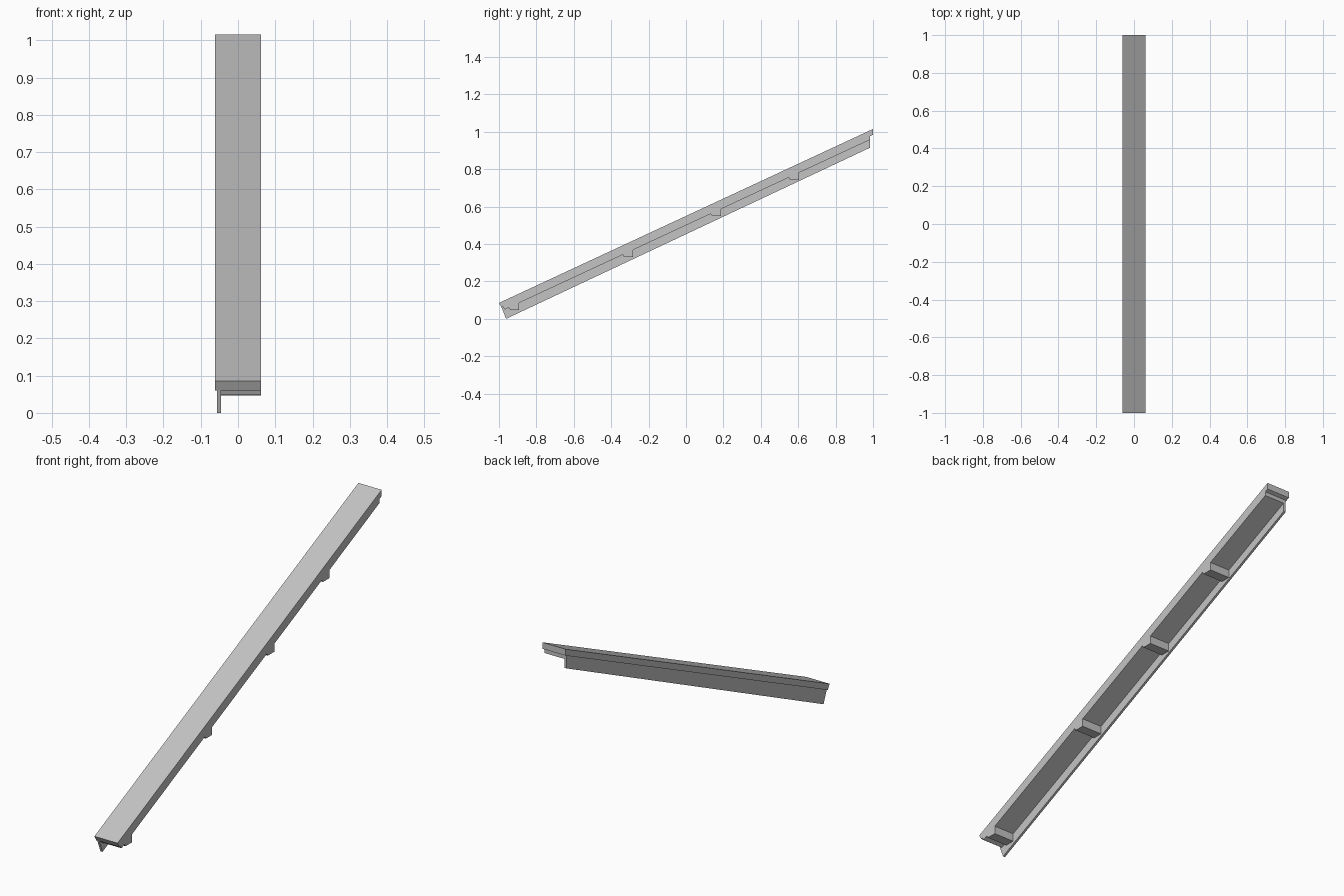
import bpy
import bmesh

if "Cube" in bpy.data.objects:
    bpy.data.objects.remove(bpy.data.objects["Cube"], do_unlink=True)

# One plain grey for the whole beam
grey = bpy.data.materials.new("plain grey")
grey.use_nodes = True
colour = (0.55, 0.55, 0.55, 1)
grey.diffuse_color = colour
grey.node_tree.nodes["Principled BSDF"].inputs["Base Color"].default_value = colour

SLOPE = 0.465


def line(y, height):
    """Point on a line parallel to the sloping top; height is its z at y = 0."""
    return (y, height + SLOPE * y)


def extrude_x(name, profile, x0, x1):
    """Extrude a closed (y, z) profile between two x positions."""
    bm = bmesh.new()
    face = bm.faces.new([bm.verts.new((x0, y, z)) for y, z in profile])
    moved = bmesh.ops.extrude_face_region(bm, geom=[face])["geom"]
    verts = [v for v in moved if isinstance(v, bmesh.types.BMVert)]
    bmesh.ops.translate(bm, verts=verts, vec=(x1 - x0, 0, 0))
    bmesh.ops.recalc_face_normals(bm, faces=bm.faces[:])
    mesh = bpy.data.meshes.new(name)
    bm.to_mesh(mesh)
    bm.free()
    mesh.materials.append(grey)
    obj = bpy.data.objects.new(name, mesh)
    bpy.context.collection.objects.link(obj)
    return obj


HALF = 0.0615
TOP, LIP, UNDER = 0.55, 0.519, 0.5

# Top plate, overhanging at both ends and along the flange side
top_plate = [line(-1, TOP), line(1, TOP), line(1, LIP), line(-0.986, LIP)]
extrude_x("top_plate", top_plate, -HALF, HALF)

# Thicker core with level-bottomed notched lugs along its underside
core = [line(0.984, LIP), line(-0.978, LIP), line(-0.97, UNDER)]
for back in (-0.892, -0.283, 0.187, 0.604):
    front = back - 0.048
    seat = line(back, UNDER)[1] - 0.038
    core += [line(front - 0.007, UNDER), (front, seat), (back, seat), line(back, UNDER)]
core.append(line(0.984, UNDER))
extrude_x("notched_core", core, -0.045, HALF)

# Thin hanging flange on one side
flange = [line(0.984, LIP), line(-0.986, LIP), (-0.962, 0), (0.984, 0.915)]
extrude_x("side_flange", flange, -0.056, -0.045)
